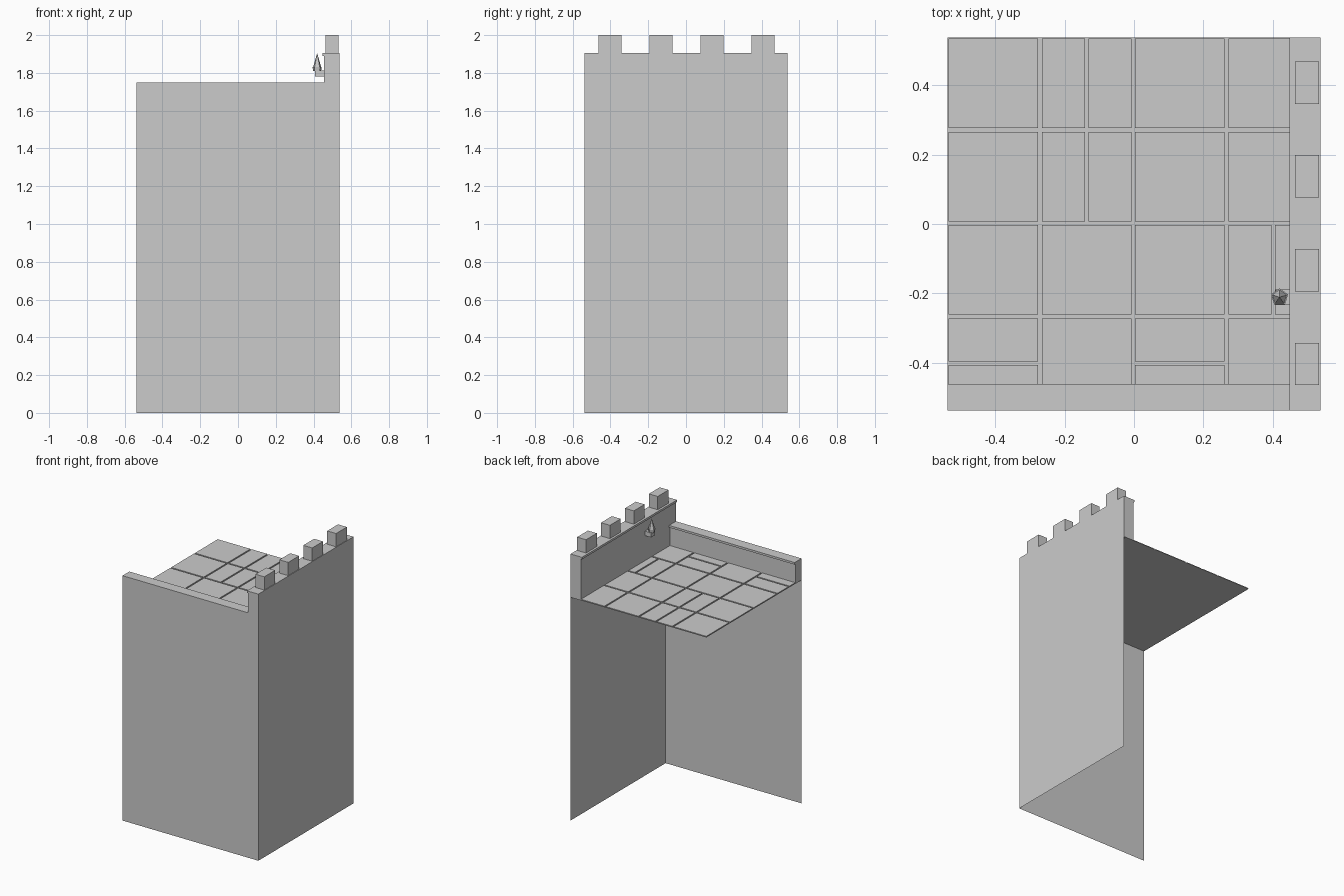
import bpy, bmesh
from mathutils import Matrix, Vector

cube = bpy.data.objects.get("Cube")
if cube:
    bpy.data.objects.remove(cube, do_unlink=True)

HALF = 0.537      # half width of the block
FLOOR = 1.595     # height of the floor sheet
TILE_TOP = 1.602

stone = bpy.data.materials.new("grey stone")
stone.use_nodes = True
colour = (0.6, 0.6, 0.6, 1)
stone.diffuse_color = colour
stone.node_tree.nodes["Principled BSDF"].inputs["Base Color"].default_value = colour


def finish(name, bm):
    mesh = bpy.data.meshes.new(name)
    bm.to_mesh(mesh)
    bm.free()
    mesh.materials.append(stone)
    obj = bpy.data.objects.new(name, mesh)
    bpy.context.collection.objects.link(obj)
    return obj


def add_box(bm, low, high):
    low, high = Vector(low), Vector(high)
    place = Matrix.Translation((low + high) / 2) @ Matrix.Diagonal((*(high - low), 1))
    bmesh.ops.create_cube(bm, size=1, matrix=place)


def box(name, low, high):
    bm = bmesh.new()
    add_box(bm, low, high)
    return finish(name, bm)


def sheet(name, corners):
    bm = bmesh.new()
    bm.faces.new([bm.verts.new(c) for c in corners])
    return finish(name, bm)


def cone(name, x, y, bottom, top, r1, r2):
    bm = bmesh.new()
    bmesh.ops.create_cone(bm, cap_ends=True, segments=5, radius1=r1, radius2=r2,
                          depth=top - bottom,
                          matrix=Matrix.Translation((x, y, (bottom + top) / 2)))
    return finish(name, bm)


# Thin outer walls and floor, open at the back and the other side
h = HALF
sheet("front_wall", [(-h, -h, 0), (h, -h, 0), (h, -h, FLOOR), (-h, -h, FLOOR)])
sheet("side_wall", [(h, -h, 0), (h, h, 0), (h, h, FLOOR), (h, -h, FLOOR)])
sheet("floor", [(-h, -h, FLOOR), (h, -h, FLOOR), (h, h, FLOOR), (-h, h, FLOOR)])

# Parapets with slightly overhanging caps
box("front_parapet", (-h, -h, FLOOR), (0.456, -0.47, 1.735))
box("front_cap", (-h, -h, 1.735), (0.456, -0.46, 1.75))
box("side_parapet", (0.456, -h, FLOOR), (h, h, 1.89))
box("side_cap", (0.447, -h, 1.89), (h, h, 1.905))

# Merlons
for i in range(4):
    y = -0.403 + i * 0.27
    box(f"merlon_{i + 1}", (0.463, y - 0.061, 1.905), (0.533, y + 0.061, 2.0))

# Floor tiles: F is whole, X is split across x, Y is split across y
PITCH, TILE, GAP = 0.2685, 0.258, 0.0105
layout = ["FXFF", "FXFF", "FFFX", "YFYF"]
bm = bmesh.new()
for row, kinds in enumerate(layout):
    for col, kind in enumerate(kinds):
        nx, ny = (2 if kind == "X" else 1), (2 if kind == "Y" else 1)
        sx, sy = (TILE - GAP * (nx - 1)) / nx, (TILE - GAP * (ny - 1)) / ny
        for i in range(nx):
            for j in range(ny):
                x = -0.534 + col * PITCH + i * (sx + GAP)
                y = 0.534 - row * PITCH - j * (sy + GAP)
                add_box(bm, (x, y - sy, FLOOR), (x + sx, y, TILE_TOP))
finish("floor_tiles", bm)

# Wall torch: bracket, five-sided cup and flame
tx, ty = 0.419, -0.211
box("torch_bracket", (0.408, ty - 0.022, 1.78), (0.456, ty + 0.022, 1.812))
cone("torch_cup", tx, ty, 1.81, 1.832, 0.022, 0.026)
cone("torch_flame", tx, ty, 1.832, 1.905, 0.022, 0)
